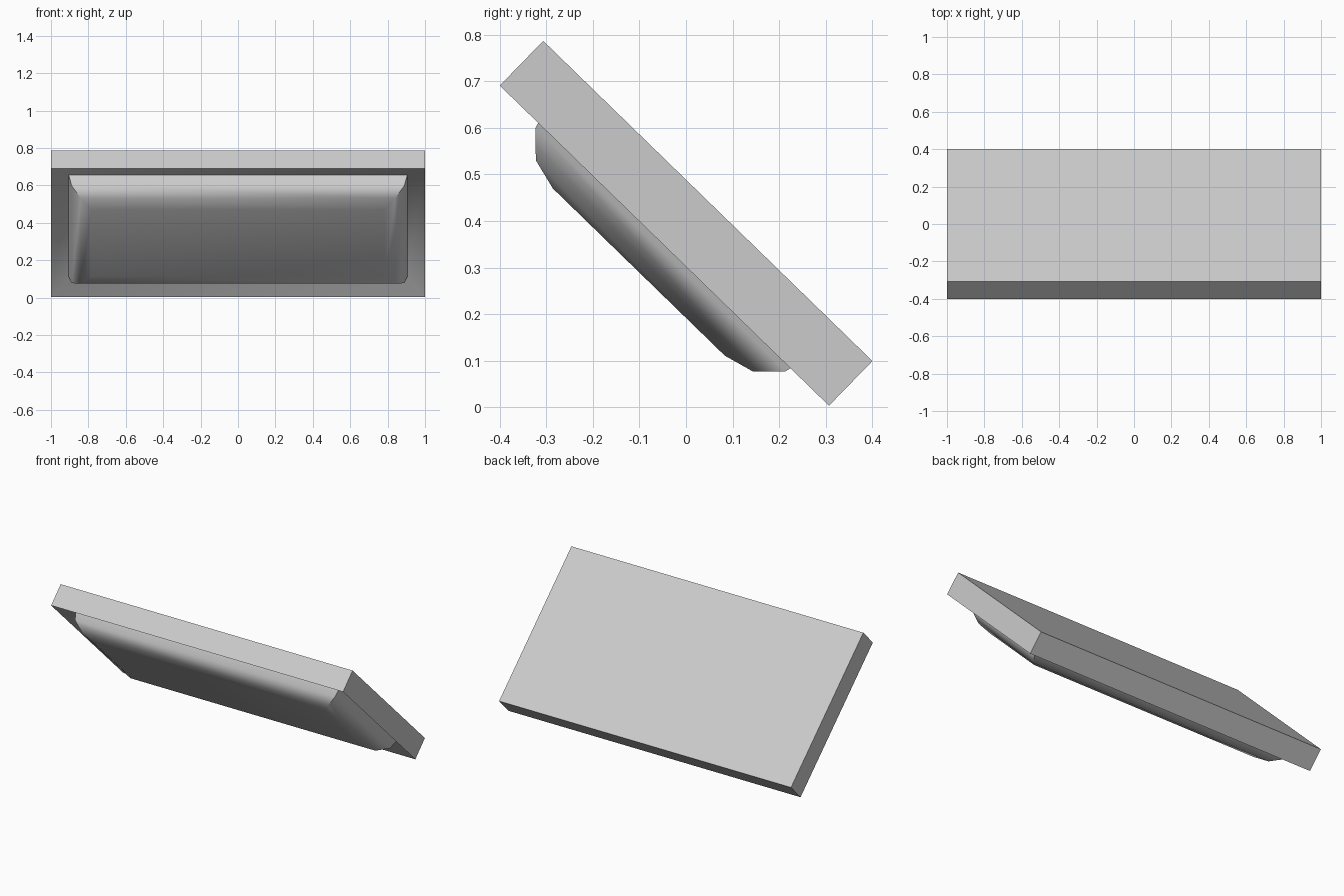
import bpy, bmesh, math
from mathutils import Matrix

cube = bpy.data.objects.get("Cube")
if cube:
    bpy.data.objects.remove(cube, do_unlink=True)

# Single grey finish
grey = bpy.data.materials.new("plain_grey")
grey.use_nodes = True
colour = (0.6, 0.6, 0.6, 1)
grey.diffuse_color = colour
grey.node_tree.nodes["Principled BSDF"].inputs["Base Color"].default_value = colour

# Tilted frame shared by all parts; its origin is the middle of the slab underside
tilt = Matrix.Translation((0, -0.0465, 0.347)) @ Matrix.Rotation(math.radians(-44.2), 4, "X")


def stacked_rectangles(name, rings, cap_start=False, cap_end=False):
    """Skin a stack of rectangles given as (half width, half length, height)."""
    bm = bmesh.new()
    loops = [[bm.verts.new((sx * w, sy * l, h))
              for sx, sy in ((-1, -1), (1, -1), (1, 1), (-1, 1))]
             for w, l, h in rings]
    for a, b in zip(loops, loops[1:]):
        for i in range(4):
            j = (i + 1) % 4
            bm.faces.new((a[i], b[i], b[j], a[j]))
    if cap_start:
        bm.faces.new(loops[0])
    if cap_end:
        bm.faces.new(loops[-1][::-1])
    mesh = bpy.data.meshes.new(name)
    bm.to_mesh(mesh)
    bm.free()
    mesh.materials.append(grey)
    obj = bpy.data.objects.new(name, mesh)
    bpy.context.collection.objects.link(obj)
    obj.matrix_world = tilt
    bpy.ops.object.select_all(action="DESELECT")
    obj.select_set(True)
    bpy.context.view_layer.objects.active = obj
    bpy.ops.object.shade_smooth_by_angle(angle=math.radians(40))
    return obj


# Slab with an underside lip that slopes inwards
stacked_rectangles("slab", [(1, 0.4935, 0.134), (1, 0.4935, 0),
                            (0.905, 0.391, -0.0 + 0.05)], cap_start=True)

# Bevelled panel rising out of the recessed underside
stacked_rectangles("underside_panel", [(0.905, 0.391, 0.05), (0.89, 0.375, -0.012),
                                       (0.84, 0.326, -0.061), (0.785, 0.258, -0.079)],
                   cap_end=True)
